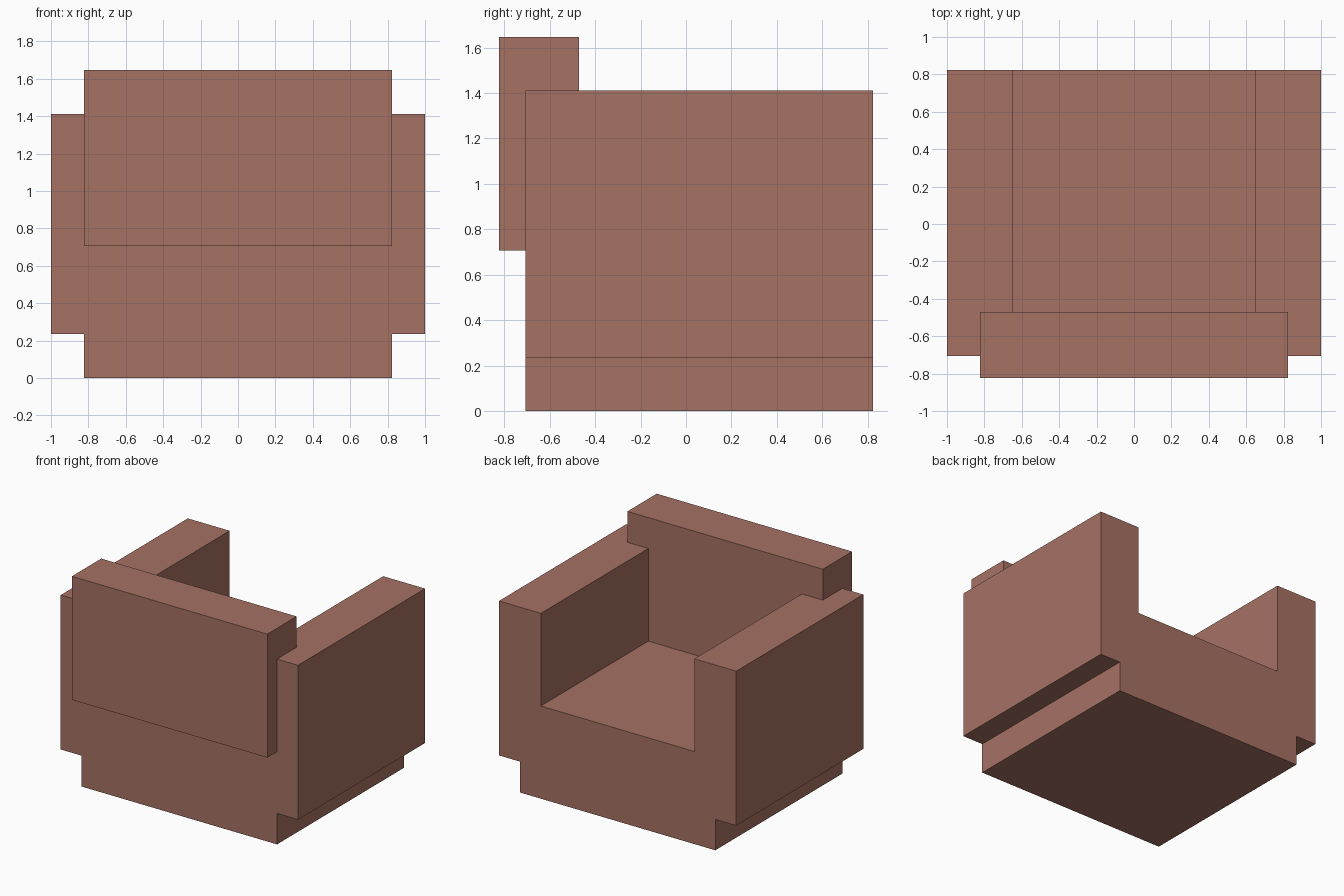
import bpy
import bmesh

default = bpy.data.objects.get("Cube")
if default:
    bpy.data.objects.remove(default, do_unlink=True)

U = 2 / 17  # design module: the chair is 17 modules wide

# Upholstery colour
fabric = bpy.data.materials.new("dusty_terracotta")
fabric.use_nodes = True
colour = (0.381, 0.165, 0.127, 1)
fabric.diffuse_color = colour
fabric.node_tree.nodes["Principled BSDF"].inputs["Base Color"].default_value = colour


def extrude_profile(name, half_profile, y_front, y_back):
    """Mirror a half outline (x, z) across x = 0 and extrude it along y."""
    outline = half_profile + [(-x, z) for x, z in reversed(half_profile)]
    bm = bmesh.new()
    face = bm.faces.new([bm.verts.new((x * U, y_front * U, z * U)) for x, z in outline])
    result = bmesh.ops.extrude_face_region(bm, geom=[face])
    moved = [v for v in result["geom"] if isinstance(v, bmesh.types.BMVert)]
    bmesh.ops.translate(bm, verts=moved, vec=(0, (y_back - y_front) * U, 0))
    bmesh.ops.recalc_face_normals(bm, faces=bm.faces)
    mesh = bpy.data.meshes.new(name)
    bm.to_mesh(mesh)
    bm.free()
    mesh.materials.append(fabric)
    obj = bpy.data.objects.new(name, mesh)
    bpy.context.collection.objects.link(obj)
    return obj


# Plinth, overhanging arms and seat as one continuous section
extrude_profile("seat_and_arms",
                [(7, 0), (7, 2), (8.5, 2), (8.5, 12), (5.5, 12), (5.5, 6)], -6, 7)

# Backrest slab, set into the arms and projecting past them
extrude_profile("backrest", [(7, 6), (7, 14)], -7, -4)
